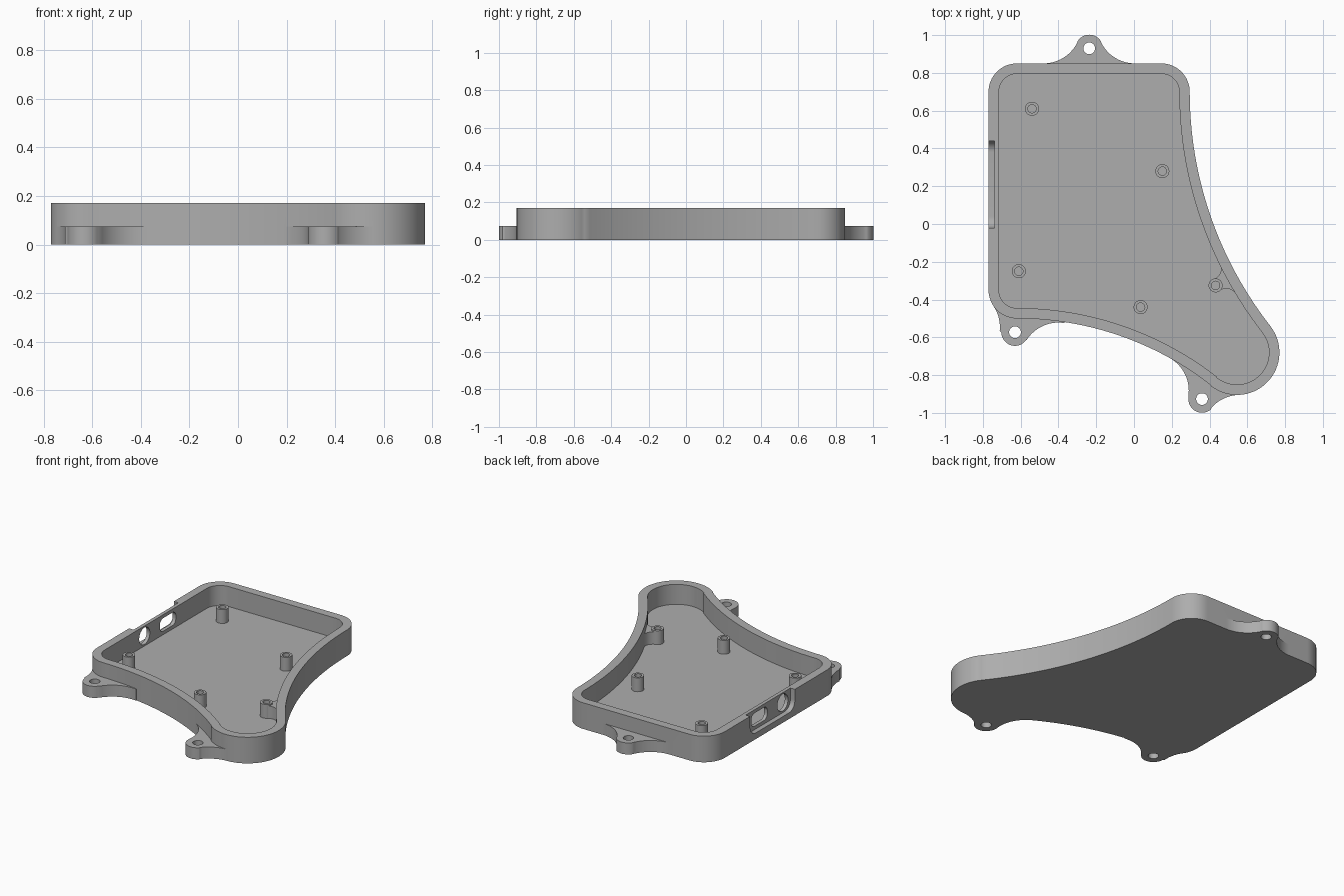
import bpy, bmesh
from math import radians, sin, cos, atan2, pi, tau
from mathutils import Vector

HEIGHT, FLOOR, WALL = 0.17, 0.04, 0.055

old = bpy.data.objects.get("Cube")
if old:
    bpy.data.objects.remove(old, do_unlink=True)

grey = bpy.data.materials.new("plain_grey")
grey.use_nodes = True
COLOUR = (0.42, 0.42, 0.42, 1)
grey.diffuse_color = COLOUR
grey.node_tree.nodes["Principled BSDF"].inputs["Base Color"].default_value = COLOUR


def arc(cx, cy, r, a0, a1, n=16):
    """Points on an arc, angles in radians."""
    steps = [a0 + (a1 - a0) * i / n for i in range(n + 1)]
    return [(cx + r * cos(a), cy + r * sin(a)) for a in steps]


def circle(cx, cy, r, n=32):
    return arc(cx, cy, r, 0, tau, n)[:-1]


def prism(name, pts, low, high, axis="Z"):
    """Extrude a closed profile along z, or a (y, z) profile along x."""
    place = (lambda p: (p[0], p[1], low)) if axis == "Z" else (lambda p: (low, p[0], p[1]))
    push = Vector((0, 0, high - low)) if axis == "Z" else Vector((high - low, 0, 0))
    bm = bmesh.new()
    face = bm.faces.new([bm.verts.new(place(p)) for p in pts])
    bmesh.ops.remove_doubles(bm, verts=bm.verts, dist=0.0005)
    made = bmesh.ops.extrude_face_region(bm, geom=bm.faces[:], use_keep_orig=True)
    bmesh.ops.translate(bm, vec=push, verts=[v for v in made["geom"] if isinstance(v, bmesh.types.BMVert)])
    bmesh.ops.recalc_face_normals(bm, faces=bm.faces)
    mesh = bpy.data.meshes.new(name)
    bm.to_mesh(mesh)
    bm.free()
    mesh.materials.append(grey)
    ob = bpy.data.objects.new(name, mesh)
    bpy.context.collection.objects.link(ob)
    return ob


def combine(target, other, operation):
    """Apply a boolean and drop the helper."""
    other.hide_render = True
    mod = target.modifiers.new("combine", "BOOLEAN")
    mod.operation, mod.solver, mod.object = operation, "EXACT", other
    bpy.context.view_layer.objects.active = target
    bpy.ops.object.modifier_apply(modifier=mod.name)
    bpy.data.objects.remove(other, do_unlink=True)


def outline(inset):
    """Case outline as tangent arcs; negative radii are the hollow sides."""
    arcs = [(0.545, -0.68, 0.225, -128, 38, 32),
            (2.31, 0.70, -2.015, 218, 180, 40),
            (0.145, 0.70, 0.15, 0, 90, 16),
            (-0.62, 0.70, 0.15, 90, 180, 16),
            (-0.62, -0.35, 0.15, 180, 270, 16),
            (-0.62, -2.167, -1.667, 90, 52, 40)]
    pts = []
    for cx, cy, r, a0, a1, n in arcs:
        pts += arc(cx, cy, abs(r - inset), radians(a0), radians(a1), n)
    return pts


def lug(centre, r, fillet_r, first, second):
    """Round lug blended into a wall by two fillets (x, y, angle to the wall)."""
    tx, ty = centre

    def fillet(f):
        x, y, wall = f[0], f[1], radians(f[2])
        turn = (atan2(ty - y, tx - x) - wall + pi) % tau - pi
        root = (x + (fillet_r + 0.015) * cos(wall), y + (fillet_r + 0.015) * sin(wall))
        return [root] + arc(x, y, fillet_r, wall, wall + turn, 14)

    a0 = atan2(first[1] - ty, first[0] - tx)
    a1 = a0 + (atan2(second[1] - ty, second[0] - tx) - a0) % tau
    return fillet(first) + arc(tx, ty, r, a0, a1, 24)[1:-1] + fillet(second)[::-1]


def slot(cy, cz, width, height, r):
    """Rounded rectangle in the side wall plane."""
    w, h = width / 2 - r, height / 2 - r
    pts = []
    for i, (sy, sz) in enumerate([(1, 1), (-1, 1), (-1, -1), (1, -1)]):
        pts += arc(cy + sy * w, cz + sz * h, r, i * pi / 2, (i + 1) * pi / 2, 10)
    return pts


# Case body with screw lugs
case = prism("case", outline(0), 0, HEIGHT)
lugs = [((-0.237, 0.93), (0.005, 1.05, -90), (-0.479, 1.05, -90)),
        ((-0.63, -0.573), (-0.91, -0.546, 34), (-0.40, -0.722, 81)),
        ((0.36, -0.927), (0.09, -0.883, 61), (0.56, -1.105, 92))]
for centre, first, second in lugs:
    combine(case, prism("lug", lug(centre, 0.072, 0.2, first, second), 0, 0.075), "UNION")
for centre, _, _ in lugs:
    combine(case, prism("lug_hole", circle(*centre, 0.031), -0.1, 0.3), "DIFFERENCE")
combine(case, prism("cavity", outline(WALL), FLOOR, 0.3), "DIFFERENCE")

# Side recess with a slot port and a round port
combine(case, prism("recess", slot(0.21, 0.19, 0.46, 0.30, 0.06), -0.9, -0.738, "X"), "DIFFERENCE")
combine(case, prism("slot_port", slot(0.30, 0.105, 0.165, 0.085, 0.035), -0.9, -0.69, "X"), "DIFFERENCE")
combine(case, prism("round_port", circle(0.06, 0.105, 0.055), -0.9, -0.69, "X"), "DIFFERENCE")
parts = [case]

# Screw posts
posts = [(-0.54, 0.61), (0.15, 0.28), (-0.61, -0.25), (0.035, -0.44), (0.432, -0.325)]
for i, (x, y) in enumerate(posts):
    post = prism(f"screw_post_{i + 1}", circle(x, y, 0.037), FLOOR - 0.01, 0.13)
    combine(post, prism("post_hole", circle(x, y, 0.022), FLOOR + 0.005, 0.3), "DIFFERENCE")
    parts.append(post)

# Web tying the last post to the wall
web = prism("post_web", lug(posts[-1], 0.035, 0.06, (0.402, -0.235, 26), (0.488, -0.402, 31)),
            FLOOR - 0.01, 0.12)
combine(web, prism("web_hole", circle(*posts[-1], 0.03), 0, 0.3), "DIFFERENCE")
parts.append(web)

# Smooth curved walls, crisp edges
bpy.ops.object.select_all(action="DESELECT")
for ob in parts:
    ob.select_set(True)
bpy.context.view_layer.objects.active = case
bpy.ops.object.shade_smooth_by_angle(angle=radians(30))
